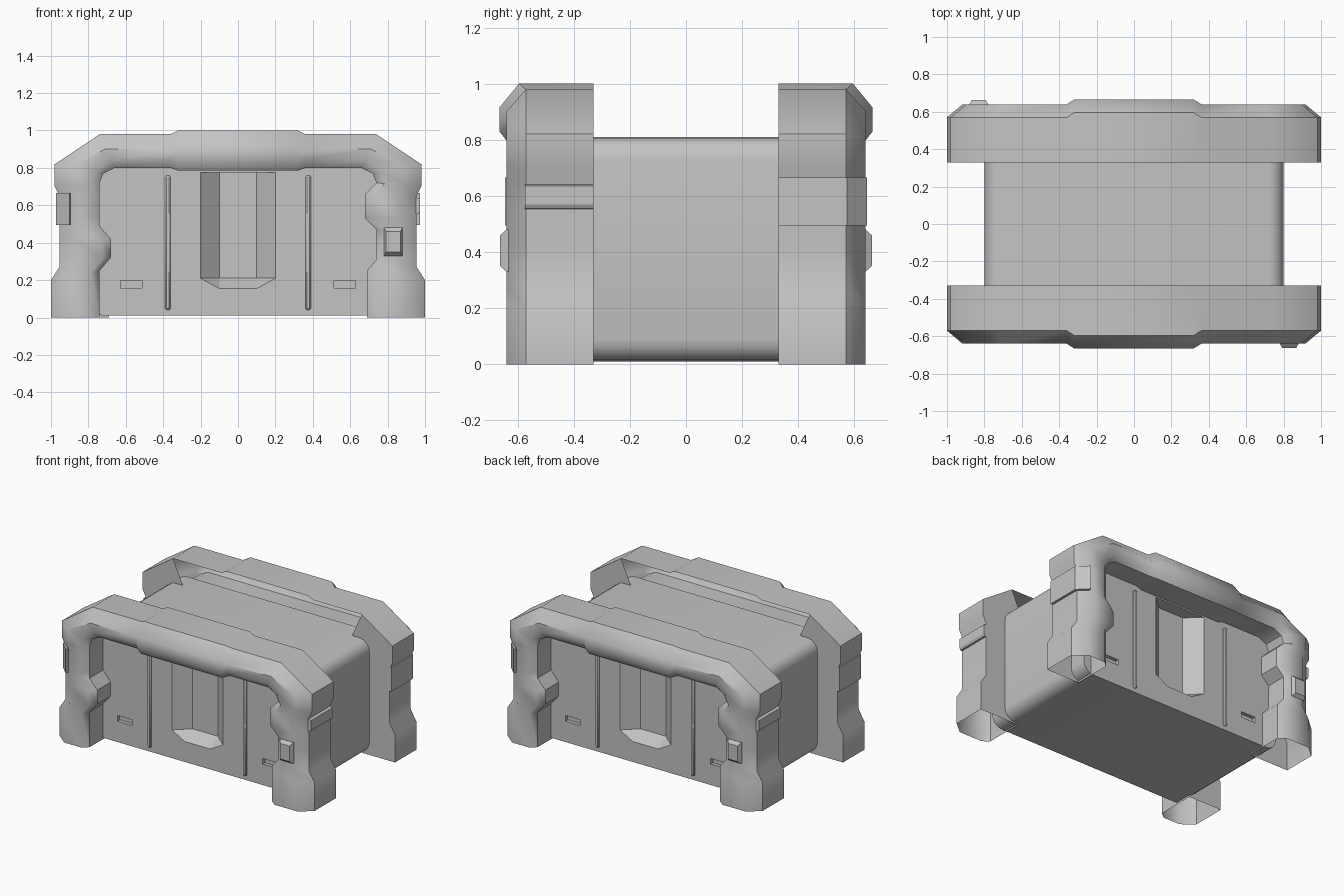
import bpy, bmesh, math
from mathutils import Vector, Matrix

cube = bpy.data.objects.get("Cube")
if cube:
    bpy.data.objects.remove(cube, do_unlink=True)

grey = bpy.data.materials.new("light_grey")
grey.use_nodes = True
COLOUR = (0.55, 0.55, 0.55, 1)
grey.diffuse_color = COLOUR
grey.node_tree.nodes["Principled BSDF"].inputs["Base Color"].default_value = COLOUR

PANEL = -.455   # depth of the front panel
BACK = -.33     # rear edge of the front frame


def smooth(obj, angle):
    bpy.ops.object.select_all(action='DESELECT')
    obj.select_set(True)
    bpy.context.view_layer.objects.active = obj
    bpy.ops.object.shade_smooth_by_angle(angle=math.radians(angle))


def finish(name, bm, angle=40):
    mesh = bpy.data.meshes.new(name)
    bm.to_mesh(mesh)
    bm.free()
    mesh.materials.append(grey)
    obj = bpy.data.objects.new(name, mesh)
    bpy.context.collection.objects.link(obj)
    smooth(obj, angle)
    return obj


def box(name, centre, size, bevel=0.0, segments=1, only=lambda e: True):
    bm = bmesh.new()
    bmesh.ops.create_cube(bm, size=1)
    bmesh.ops.scale(bm, vec=size, verts=bm.verts)
    bmesh.ops.translate(bm, vec=centre, verts=bm.verts)
    if bevel:
        bmesh.ops.bevel(bm, geom=[e for e in bm.edges if only(e)], offset=bevel,
                        segments=segments, affect='EDGES', profile=0.5)
    return finish(name, bm)


def hull(name, points):
    bm = bmesh.new()
    for p in points:
        bm.verts.new(p)
    bmesh.ops.convex_hull(bm, input=bm.verts)
    bmesh.ops.dissolve_limit(bm, angle_limit=0.01, verts=bm.verts, edges=bm.edges)
    bmesh.ops.recalc_face_normals(bm, faces=bm.faces)
    return finish(name, bm, 20)


# Frame outline, foot to crown, as paired outer and inner points (x, z)
outer = [(1, 0), (1, .2), (.955, .27), (.955, .42), (.955, .48), (.955, .53),
         (.955, .65), (.98, .7), (.98, .82), (.74, .98), (.36, .98), (.32, 1)]
crown = [(.72, .77), (.66, .8), (.36, .8), (.32, .785)]
inner_a = [(.69, 0), (.69, .25), (.74, .31), (.74, .42), (.74, .47), (.68, .53),
           (.68, .66), (.74, .72)] + crown
inner_b = [(.74, 0), (.74, .25), (.68, .32), (.68, .42), (.74, .49), (.74, .53),
           (.74, .65), (.74, .72)] + crown


def flip(points):
    return [(-x, z) for x, z in reversed(points)]


def frame(name):
    out, inn = outer + flip(outer), inner_a + flip(inner_b)
    bm = bmesh.new()
    rows = []
    for o, i in zip(out, inn):
        o, i = Vector((o[0], 0, o[1])), Vector((i[0], 0, i[1]))
        d = (i - o).normalized()
        face = -.665 if abs(o.x) < .33 else -.64
        section = [(o, BACK), (o, face + .07), (o + d * .085, face),
                   (i - d * .045, face), (i, face + .035), (i, BACK)]
        rows.append([bm.verts.new((p.x, y, p.z)) for p, y in section])
    for a, b in zip(rows, rows[1:]):
        for k in range(len(a) - 1):
            bm.faces.new((a[k], a[k + 1], b[k + 1], b[k]))
        # Legs are closed towards the body; the crown stays hollow
        if min(abs(a[0].co.x), abs(b[0].co.x)) > .7:
            bm.faces.new((a[-1], a[0], b[0], b[-1]))
    bm.normal_update()
    top = max(bm.faces, key=lambda f: f.calc_center_median().z)
    if top.normal.z < 0:
        bmesh.ops.reverse_faces(bm, faces=bm.faces)
    return finish(name, bm)


# Main body with well rounded lengthwise edges
body = box("body", (0, 0, .41), (1.6, -2 * PANEL, .8), .08, 4,
           lambda e: abs(e.verts[0].co.y - e.verts[1].co.y) > .5)

parts, cutters = [], []

# Handle recess: angled channel with a sloping floor
front, deep = PANEL - .03, PANEL + .09
recess = [(s * x, y, z) for s in (-1, 1)
          for x, y, z in ((.2, PANEL, .21), (.2, PANEL, .775), (.1, deep, .21), (.1, deep, .775),
                          (.2, front, .21), (.2, front, .775),
                          (.1, PANEL, .155), (.1, front, .155))]
cutters.append(hull("recess_cutter", recess))

for side, label in ((1, "left"), (-1, "right")):
    # Small slots low on the panel
    cutters.append(box("slot_cutter", (side * .57, PANEL, .178), (.115, .05, .04)))
    # Upright panel ribs
    parts.append(box(label + "_panel_rib", (side * .375, PANEL, .4), (.03, .024, .72), .008))

parts.append(frame("frame"))

# Clamp wrapped round one leg
wrap = ((-.9, BACK), (-.972, BACK), (-.972, -.573), (-.9, -.645), (-.895, -.62))
parts.append(hull("leg_clamp", [(x, y, z) for x, y in wrap for z in (.495, .665)]))

# Side bar and front latch on the other leg
bar = ((.94, .55), (.966, .555), (.974, .57), (.974, .635), (.94, .645))
parts.append(hull("side_bar", [(x, y, z) for x, z in bar for y in (BACK, -.573)]))
latch = [(.83 + s * w, y, .405 + t * h) for s in (-1, 1) for t in (-1, 1)
         for w, h, y in ((.05, .075, -.6), (.05, .075, -.64), (.038, .055, -.662))]
parts.append(hull("latch", latch))

# The back repeats the front, turned half a circle
turn = Matrix.Rotation(math.pi, 4, 'Z')
for group in (parts, cutters):
    for obj in list(group):
        twin = obj.copy()
        twin.data = obj.data.copy()
        twin.data.transform(turn)
        twin.name = "back_" + obj.name
        obj.name = "front_" + obj.name
        bpy.context.collection.objects.link(twin)
        group.append(twin)

# Cut the recesses and slots out of the body
bpy.context.view_layer.update()
bpy.context.view_layer.objects.active = body
for cutter in cutters:
    mod = body.modifiers.new("cut", 'BOOLEAN')
    mod.operation = 'DIFFERENCE'
    mod.solver = 'EXACT'
    mod.object = cutter
    bpy.ops.object.modifier_apply(modifier=mod.name)
for cutter in cutters:
    bpy.data.objects.remove(cutter, do_unlink=True)
smooth(body, 30)
